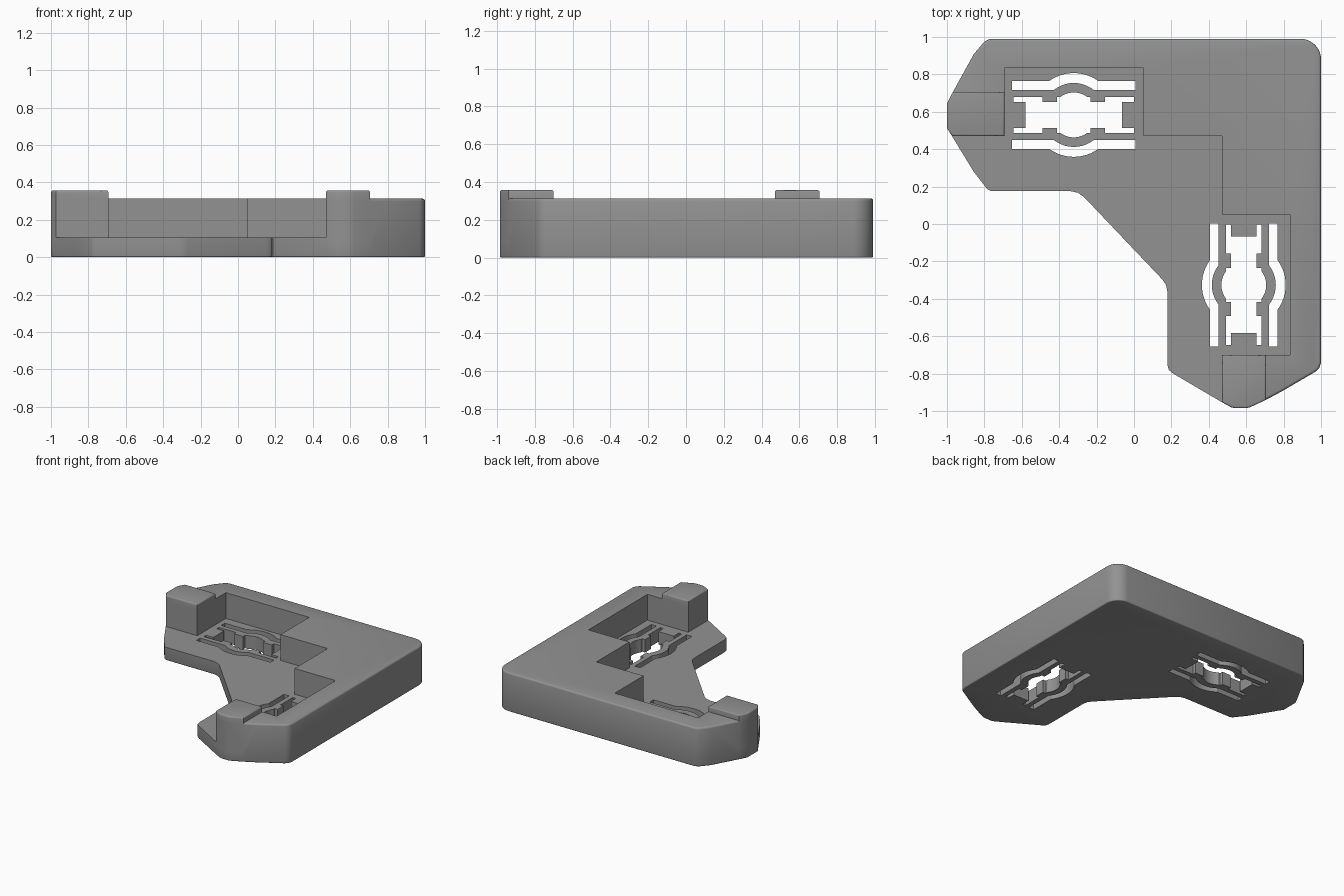
import bpy, bmesh, math

if "Cube" in bpy.data.objects:
    bpy.data.objects.remove(bpy.data.objects["Cube"])

grey = bpy.data.materials.new("mid grey")
grey.diffuse_color = (0.29, 0.29, 0.29, 1)
grey.use_nodes = True
grey.node_tree.nodes["Principled BSDF"].inputs["Base Color"].default_value = grey.diffuse_color


def arc(cx, cy, r, a0, a1, n):
    """Points on an arc, angles in degrees."""
    steps = [math.radians(a0 + (a1 - a0) * i / n) for i in range(n + 1)]
    return [(cx + r * math.cos(a), cy + r * math.sin(a)) for a in steps]


def prism(name, points, z0, z1, top=0, bottom=0):
    """Extruded outline with optional rounded top and bottom rims."""
    bm = bmesh.new()
    base = bm.faces.new([bm.verts.new((x, y, z0)) for x, y in points])
    out = bmesh.ops.extrude_face_region(bm, geom=[base], use_keep_orig=True)
    lifted = [v for v in out["geom"] if isinstance(v, bmesh.types.BMVert)]
    bmesh.ops.translate(bm, vec=(0, 0, z1 - z0), verts=lifted)
    bmesh.ops.recalc_face_normals(bm, faces=bm.faces)
    for size, z in ((top, z1), (bottom, z0)):
        if size:
            rim = [e for e in bm.edges if all(abs(v.co.z - z) < 1e-5 for v in e.verts)]
            bmesh.ops.bevel(bm, geom=rim, offset=size, segments=3, profile=0.5, affect='EDGES')
    mesh = bpy.data.meshes.new(name)
    bm.to_mesh(mesh)
    bm.free()
    ob = bpy.data.objects.new(name, mesh)
    ob.data.materials.append(grey)
    bpy.context.collection.objects.link(ob)
    return ob


def apply_boolean(target, tool, operation):
    mod = target.modifiers.new(operation, 'BOOLEAN')
    mod.operation, mod.object, mod.solver = operation, tool, 'EXACT'
    bpy.context.view_layer.objects.active = target
    bpy.ops.object.modifier_apply(modifier=mod.name)
    bpy.data.objects.remove(tool)


# L-shaped body with tapered arm tips
left_tip = [(-0.77, 0.99), (-0.80, 0.975), (-0.856, 0.909), (-0.968, 0.706), (-1, 0.645),
            (-1, 0.513), (-0.973, 0.47), (-0.856, 0.278), (-0.785, 0.187), (-0.765, 0.176)]
inner_corner = [(-0.34, 0.176), (-0.30, 0.167), (-0.267, 0.144),
                (0.15, -0.295), (0.171, -0.325), (0.178, -0.36)]
front_tip = [(0.178, -0.75), (0.186, -0.78), (0.21, -0.80), (0.47, -0.953), (0.52, -0.98),
             (0.54, -0.985), (0.60, -0.985), (0.62, -0.98), (0.706, -0.94), (0.79, -0.895),
             (0.97, -0.79), (0.99, -0.77), (1, -0.74)]
outline = left_tip + inner_corner + front_tip + arc(0.89, 0.88, 0.11, 0, 90, 10)
body = prism("corner_body", outline, 0, 0.313, top=0.014, bottom=0.008)

# Raised stop blocks on both arm tips
blocks = {
    "left_block": [(-0.693, 0.706)] + left_tip[3:7] + [(-0.693, 0.47)],
    "front_block": [(0.47, -0.70)] + front_tip[3:9] + [(0.706, -0.70)],
}
for name, points in blocks.items():
    apply_boolean(body, prism(name, points, 0.08, 0.357, top=0.01), 'UNION')

# Stepped recess along the inner side
recess = [(-1.2, 0.47), (-0.693, 0.47), (-0.693, 0.835), (0.05, 0.835), (0.05, 0.47),
          (0.47, 0.47), (0.47, 0.05), (0.835, 0.05), (0.835, -0.70), (0.47, -0.70),
          (0.47, -1.2), (-1.2, -1.2)]
apply_boolean(body, prism("recess_cutter", recess, 0.105, 0.6), 'DIFFERENCE')

# Clip openings: a keyed round hole between two bulged slots
a_in = math.degrees(math.asin(0.134 / 0.171))
a_out = math.degrees(math.asin(0.181 / 0.224))
slot = ([(-0.33, 0.134)] + arc(0, 0, 0.171, 180 - a_in, a_in, 10) + [(0.33, 0.134), (0.33, 0.181)]
        + arc(0, 0, 0.224, a_out, 180 - a_out, 12) + [(-0.33, 0.181)])
a_hole = math.degrees(math.asin(0.096 / 0.12))
quarter = [(0.258, 0.069), (0.322, 0.069), (0.322, 0.096), (0.167, 0.096),
           (0.167, 0.069), (0.09, 0.069), (0.09, 0.096)]
upper = (quarter + arc(0, 0, 0.12, a_hole, 180 - a_hole, 10)
         + [(-u, v) for u, v in reversed(quarter)])
hole = upper + [(-u, -v) for u, v in upper]
lower_slot = [(u, -v) for u, v in slot]

for shape in (slot, lower_slot, hole):
    for swap in (False, True):
        pts = [(u - 0.322, v + 0.583) for u, v in shape]
        if swap:
            pts = [(y + 0.004, x - 0.004) for x, y in pts]
        apply_boolean(body, prism("slot_cutter", pts, -0.1, 0.2), 'DIFFERENCE')

# Smooth rounded rims, crisp corners
bpy.ops.object.select_all(action='DESELECT')
body.select_set(True)
bpy.context.view_layer.objects.active = body
bpy.ops.object.shade_smooth_by_angle(angle=math.radians(32))
